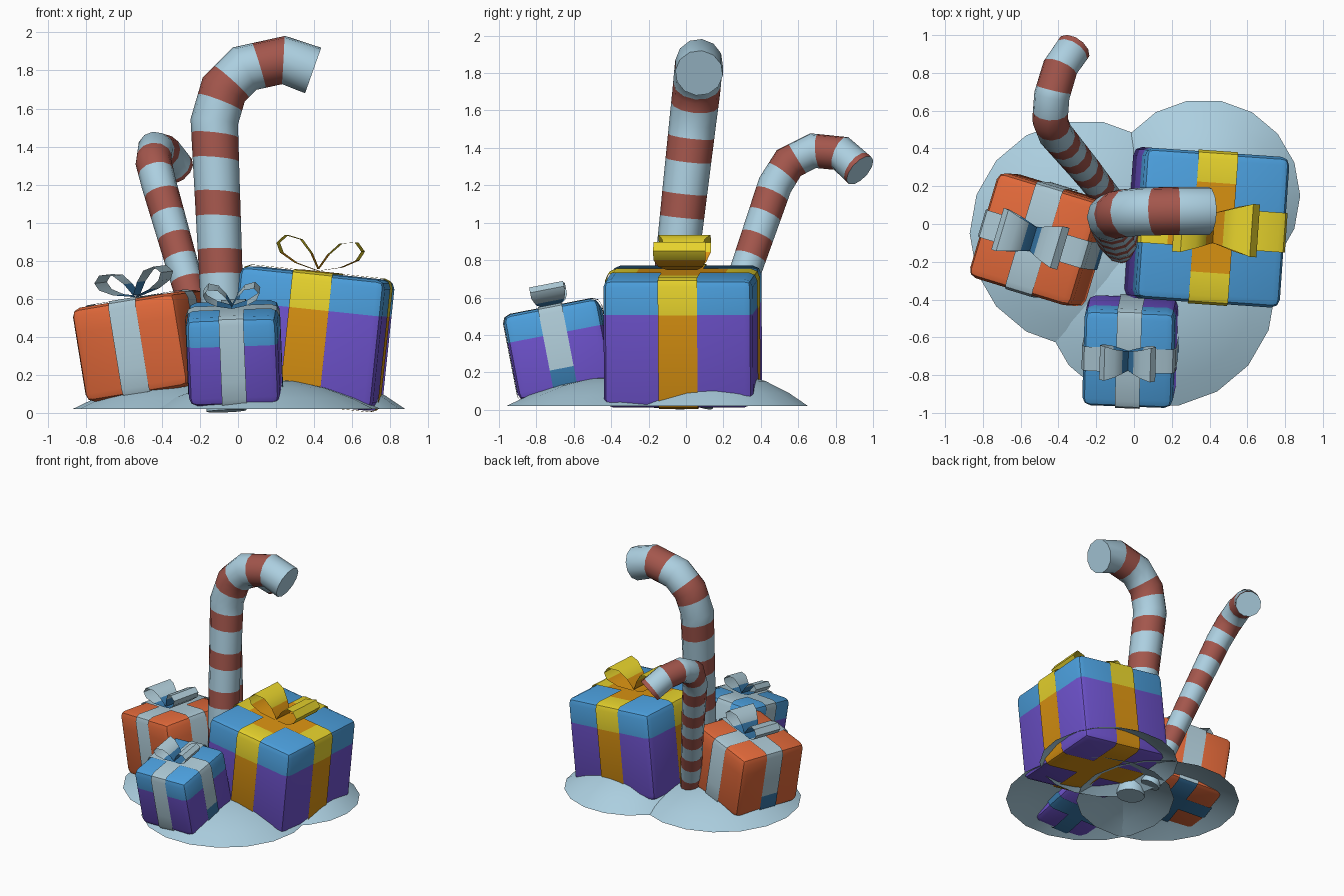
import bpy, bmesh, math
from mathutils import Vector, Matrix, Euler

if "Cube" in bpy.data.objects:
    bpy.data.objects.remove(bpy.data.objects["Cube"])


def material(name, r, g, b):
    lin = [((c / 255 + 0.055) / 1.055) ** 2.4 for c in (r, g, b)]
    m = bpy.data.materials.new(name)
    m.diffuse_color = (*lin, 1)
    m.use_nodes = True
    m.node_tree.nodes["Principled BSDF"].inputs["Base Color"].default_value = m.diffuse_color
    return m


SNOW = material("snow", 172, 207, 224)
RED = material("cane_red", 163, 86, 76)
ORANGE = material("orange_paper", 226, 105, 58)
PURPLE = material("purple_paper", 112, 84, 208)
BLUE = material("blue_paper", 76, 160, 222)
SILVER = material("pale_ribbon", 172, 200, 212)
DEEP = material("blue_ribbon_shade", 56, 122, 172)
YELLOW = material("yellow_ribbon", 232, 212, 45)
GOLD = material("gold_ribbon", 220, 148, 18)


def finish(name, bm, mats, matrix=None, angle=40):
    me = bpy.data.meshes.new(name)
    bm.to_mesh(me)
    bm.free()
    for m in mats:
        me.materials.append(m)
    me.shade_smooth()
    me.set_sharp_from_angle(angle=math.radians(angle))
    ob = bpy.data.objects.new(name, me)
    bpy.context.collection.objects.link(ob)
    if matrix:
        ob.matrix_world = matrix
    return ob


# Snow: three overlapping open domes
def dome(name, x, y, r, h, n=18):
    bm = bmesh.new()
    prev = None
    for t in (1, 0.8, 0.55, 0.28):
        ring = [bm.verts.new((x + r * t * math.cos(2 * math.pi * i / n),
                              y + r * t * math.sin(2 * math.pi * i / n),
                              0.02 + h * (1 - t * t))) for i in range(n)]
        if prev:
            for i in range(n):
                j = (i + 1) % n
                bm.faces.new((prev[i], prev[j], ring[j], ring[i]))
        prev = ring
    tip = bm.verts.new((x, y, 0.02 + h))
    for i in range(n):
        bm.faces.new((prev[i], prev[(i + 1) % n], tip))
    finish(name, bm, [SNOW])


dome("snow_left", -0.27, -0.05, 0.60, 0.16)
dome("snow_right", 0.37, 0.15, 0.51, 0.19)
dome("snow_front", 0.13, -0.35, 0.62, 0.16)


# Rounded block centred below z = 0, cut along the given planes
def block(size, grow, cuts):
    bm = bmesh.new()
    bmesh.ops.create_cube(bm, size=1)
    for v in bm.verts:
        v.co = Vector([c * (s + 2 * grow) for c, s in zip(v.co, size)])
        v.co.z -= size[2] / 2
    bmesh.ops.bevel(bm, geom=bm.edges[:], offset=0.045, segments=2, profile=0.5, affect='EDGES')
    for axis, pos in cuts:
        co, no = Vector((0, 0, 0)), Vector((0, 0, 0))
        co[axis], no[axis] = pos, 1
        bmesh.ops.bisect_plane(bm, geom=bm.verts[:] + bm.edges[:] + bm.faces[:],
                               plane_co=co, plane_no=no)
    bm.normal_update()
    return bm


LOOP = [(0, 0), (0.12, 0.03), (0.2, 0.075), (0.225, 0.125), (0.185, 0.17),
        (0.105, 0.155), (0.045, 0.09), (0, 0.01)]


def present(name, top, rot, size, lid, band, papers, ribbons, bow):
    mw = Matrix.Translation(top) @ Euler([math.radians(a) for a in rot]).to_matrix().to_4x4()
    # wrapped box with a lid coloured band
    bm = block(size, 0, [(2, -lid)])
    for f in bm.faces:
        f.material_index = 0 if f.calc_center_median().z < -lid else 1
    finish(name + "_box", bm, papers, mw)

    # crossed ribbon, a thin shell just outside the box
    b, gold = band / 2, ribbons[0] is YELLOW
    low = -lid if gold else -size[2] * 0.72
    inner = size[0] * 0.31
    cuts = [(0, b), (0, -b), (1, b), (1, -b), (2, low)]
    if gold:
        cuts += [(a, s * inner) for a in (0, 1) for s in (1, -1)]
    bm = block(size, 0.008, cuts)
    drop = []
    for f in bm.faces:
        c = f.calc_center_median()
        if abs(c.x) > b and abs(c.y) > b:
            drop.append(f)
        elif gold:
            f.material_index = int(c.z < low or (f.normal.z > 0.9 and max(abs(c.x), abs(c.y)) < inner))
        else:
            f.material_index = int(f.normal.z < -0.9 or (c.z < low and abs(c.x) > b))
    bmesh.ops.delete(bm, geom=drop, context='FACES')
    finish(name + "_ribbon", bm, ribbons, mw)

    # bow with two mirrored loops, narrower at the knot
    bm = bmesh.new()
    for side in (-1, 1):
        prev = None
        for k, (x, z) in enumerate(LOOP):
            w = (0.08 + 0.06 * min(1, x / 0.18)) * bow
            pair = [bm.verts.new((side * x * bow, s * w, 0.012 + z * bow)) for s in (-1, 1)]
            if prev:
                f = bm.faces.new((prev[0], prev[1], pair[1], pair[0]))
                f.material_index = int(k in (1, 7) or (gold and k == 2))
            prev = pair
    finish(name + "_bow", bm, ribbons, mw)


present("large_present", (0.42, -0.02, 0.735), (0, 6, -4), (0.77, 0.80, 0.69),
        0.19, 0.21, [PURPLE, BLUE], [YELLOW, GOLD], 1.0)
present("orange_present", (-0.53, -0.08, 0.60), (2, -9, -17), (0.58, 0.58, 0.50),
        0.13, 0.15, [ORANGE, ORANGE], [SILVER, DEEP], 0.82)
present("small_present", (-0.03, -0.72, 0.545), (11, -2, -2), (0.48, 0.52, 0.47),
        0.15, 0.13, [PURPLE, BLUE], [SILVER, DEEP], 0.66)


# Candy canes: swept tubes with rings added at every stripe edge
def cane(name, path, r0, r1, red_at, period, red_w, n=12):
    pts = [Vector(p) for p in path]
    s = [0]
    for a, b in zip(pts, pts[1:]):
        s.append(s[-1] + (b - a).length)
    rings, axis = [], Vector((1, 0, 0))
    for i, p in enumerate(pts):
        d1 = (p - pts[max(i - 1, 0)]).normalized()
        d2 = (pts[min(i + 1, len(pts) - 1)] - p).normalized()
        t = (d1 + d2).normalized()
        axis = (axis - t * axis.dot(t)).normalized()
        other = t.cross(axis)
        r = r0 + (r1 - r0) * min(1, s[i] / s[-1] * 1.3)
        rings.append([p + r * (axis * math.cos(2 * math.pi * k / n) +
                               other * math.sin(2 * math.pi * k / n)) for k in range(n)])
    stops = set(s)
    for k in range(-12, 12):
        for e in (-red_w / 2, red_w / 2):
            v = red_at + k * period + e
            if 0.005 < v < s[-1] - 0.005:
                stops.add(v)
    stops = sorted(stops)
    bm = bmesh.new()
    prev = None
    for q, v in enumerate(stops):
        i = max(j for j in range(len(s) - 1) if s[j] <= v + 1e-9)
        f = (v - s[i]) / (s[i + 1] - s[i])
        ring = [bm.verts.new(a.lerp(b, f)) for a, b in zip(rings[i], rings[i + 1])]
        if prev:
            mid = (v + stops[q - 1]) / 2
            off = (mid - red_at + period / 2) % period - period / 2
            for k in range(n):
                j = (k + 1) % n
                face = bm.faces.new((prev[k], prev[j], ring[j], ring[k]))
                face.material_index = int(abs(off) < red_w / 2)
        else:
            bm.faces.new(ring[::-1])
        prev = ring
    bm.faces.new(prev)
    bmesh.ops.recalc_face_normals(bm, faces=bm.faces[:])
    finish(name, bm, [SNOW, RED], angle=50)


cane("tall_candy_cane",
     [(-0.06, -0.11, 0.01), (-0.085, -0.07, 0.6), (-0.125, 0.035, 1.53), (-0.075, 0.055, 1.70),
      (0.035, 0.065, 1.81), (0.24, 0.07, 1.855), (0.395, 0.07, 1.80)],
     0.105, 0.128, 1.395, 0.305, 0.13)
cane("short_candy_cane",
     [(-0.09, 0.075, 0.03), (-0.26, 0.29, 0.66), (-0.415, 0.475, 1.2), (-0.445, 0.55, 1.32),
      (-0.435, 0.68, 1.385), (-0.39, 0.83, 1.37), (-0.32, 0.93, 1.28)],
     0.073, 0.095, 1.166, 0.248, 0.12)
